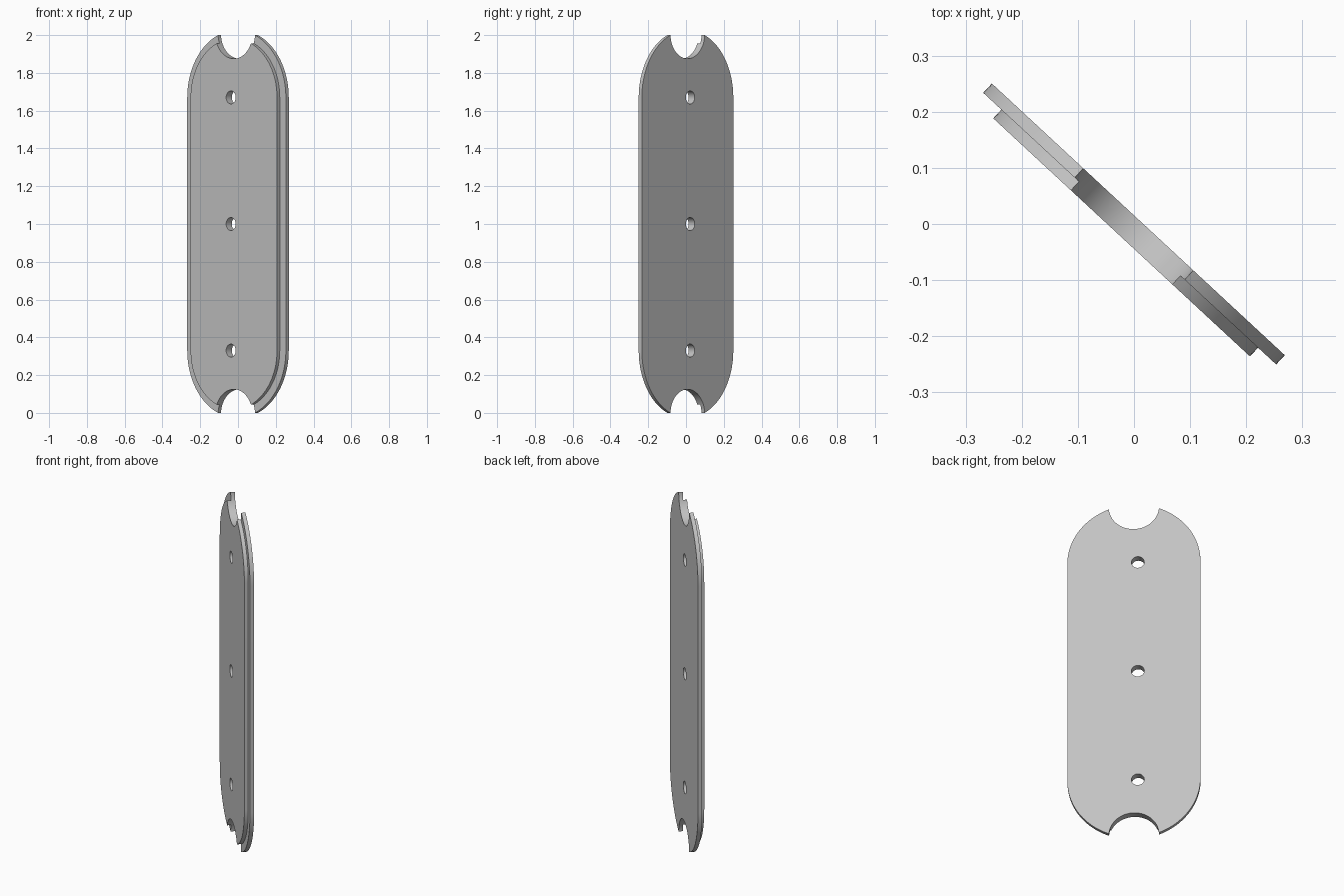
import bpy
from math import atan2, cos, sin, sqrt, pi, radians
from mathutils import Matrix

cube = bpy.data.objects.get("Cube")
if cube:
    bpy.data.objects.remove(cube, do_unlink=True)

END = 0.67          # height of the rounded end centres from the middle
NOTCH_Z = 1.009     # height of the notch centres from the middle
NOTCH_R = 0.134
HOLE_X, HOLE_R = -0.021, 0.0345
POSE = (Matrix.Translation((0, 0, 1)) @ Matrix.Rotation(radians(-42.84), 4, "Z")
        @ Matrix.Rotation(pi / 2, 4, "X"))

grey = bpy.data.materials.new("plain grey")
grey.use_nodes = True
grey.diffuse_color = (0.55, 0.55, 0.55, 1)
grey.node_tree.nodes["Principled BSDF"].inputs["Base Color"].default_value = (0.55, 0.55, 0.55, 1)


def arc(cx, cy, r, start, stop, steps):
    return [(cx + r * cos(start + (stop - start) * i / steps),
             cy + r * sin(start + (stop - start) * i / steps)) for i in range(steps + 1)]


def outline(radius):
    """Rounded slot with a round bite taken from each end."""
    gap = NOTCH_Z - END
    h = (radius ** 2 - NOTCH_R ** 2 + gap ** 2) / (2 * gap)
    x = sqrt(radius ** 2 - h ** 2)
    a, b = atan2(h, x), atan2(h - gap, x)
    top = arc(0, END, radius, 0, a, 24)
    top += arc(0, NOTCH_Z, NOTCH_R, b, -pi - b, 32)[1:-1]
    top += arc(0, END, radius, pi - a, pi, 24)
    return top + [(-px, -py) for px, py in top]


def plate(name, radius, near, far):
    """Extruded slot with three screw holes, between two depths."""
    curve = bpy.data.curves.new(name, "CURVE")
    curve.dimensions = "2D"
    curve.fill_mode = "BOTH"
    curve.extrude = (far - near) / 2
    holes = [arc(HOLE_X, y, HOLE_R, 0, 2 * pi, 32)[:-1] for y in (-END, 0, END)]
    for points in [outline(radius)] + holes:
        spline = curve.splines.new("POLY")
        spline.points.add(len(points) - 1)
        for point, (px, py) in zip(spline.points, points):
            point.co = (px, py, 0, 1)
        spline.use_cyclic_u = True
    curve.materials.append(grey)
    obj = bpy.data.objects.new(name, curve)
    bpy.context.collection.objects.link(obj)
    bpy.ops.object.select_all(action="DESELECT")
    obj.select_set(True)
    bpy.context.view_layer.objects.active = obj
    bpy.ops.object.convert(target="MESH")
    obj = bpy.context.object
    obj.data.transform(POSE @ Matrix.Translation((0, 0, (near + far) / 2)))
    # Weld the caps to the walls
    bpy.ops.object.mode_set(mode="EDIT")
    bpy.ops.mesh.select_all(action="SELECT")
    bpy.ops.mesh.remove_doubles(threshold=0.0001)
    bpy.ops.mesh.normals_make_consistent(inside=False)
    bpy.ops.object.mode_set(mode="OBJECT")
    bpy.ops.object.shade_smooth_by_angle(angle=radians(30))


plate("back_plate", 0.356, -0.0113, 0.0113)
plate("front_plate", 0.312, 0.0113, 0.0325)
